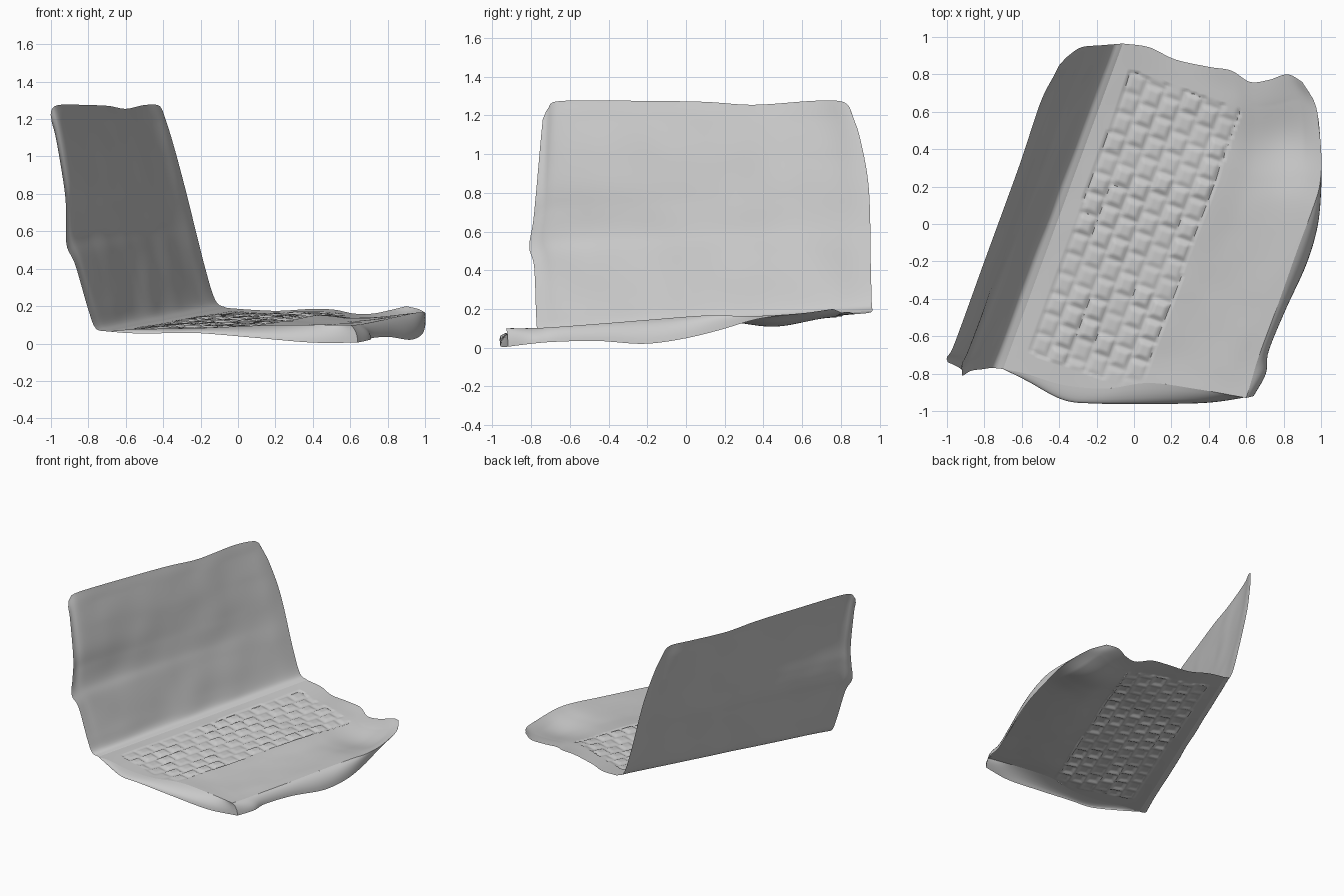
import bpy, math, random
from mathutils import Vector, noise

if "Cube" in bpy.data.objects:
    bpy.data.objects.remove(bpy.data.objects["Cube"])

random.seed(4)


def spline(points, n, by_length=True):
    """Smooth curve through points, resampled to n + 1 positions."""
    p = [Vector(q) for q in points]
    p = [2 * p[0] - p[1]] + p + [2 * p[-1] - p[-2]]
    dense = []
    for i in range(1, len(p) - 2):
        a, b, c, d = p[i - 1:i + 3]
        for k in range(16):
            t = k / 16
            dense.append(0.5 * (2 * b + (c - a) * t + (2 * a - 5 * b + 4 * c - d) * t * t
                                + (3 * b - a - 3 * c + d) * t ** 3))
    dense.append(p[-2])
    dist = [0.0]
    for i in range(1, len(dense)):
        dist.append(dist[-1] + ((dense[i] - dense[i - 1]).length if by_length else 1))
    out, j = [], 0
    for k in range(n + 1):
        s = dist[-1] * k / n
        while j < len(dist) - 2 and dist[j + 1] < s:
            j += 1
        f = (s - dist[j]) / max(dist[j + 1] - dist[j], 1e-9)
        out.append(dense[j].lerp(dense[j + 1], min(f, 1)))
    return out


def sheet(name, rows):
    """Single-sided surface from rows of points."""
    w = len(rows[0])
    faces = [(j * w + i, j * w + i + 1, (j + 1) * w + i + 1, (j + 1) * w + i)
             for j in range(len(rows) - 1) for i in range(w - 1)]
    mesh = bpy.data.meshes.new(name)
    mesh.from_pydata([v for r in rows for v in r], [], faces)
    obj = bpy.data.objects.new(name, mesh)
    bpy.context.collection.objects.link(obj)
    bpy.ops.object.select_all(action='DESELECT')
    obj.select_set(True)
    bpy.context.view_layer.objects.active = obj
    bpy.ops.object.shade_smooth_by_angle(angle=math.radians(50))
    return obj


def patch(bottom, top, left, right, nu, nv, relief):
    """Surface filling four boundary curves, with relief inside."""
    b, t = spline(bottom, nu), spline(top, nu)
    l, r = spline(left, nv), spline(right, nv)
    rows = []
    for j in range(nv + 1):
        v, row = j / nv, []
        for i in range(nu + 1):
            u = i / nu
            p = (b[i] * (1 - v) + t[i] * v + l[j] * (1 - u) + r[j] * u
                 - (b[0] * (1 - u) + b[nu] * u) * (1 - v)
                 - (t[0] * (1 - u) + t[nu] * u) * v)
            fade = min(1, 12 * min(u, 1 - u, v, 1 - v))
            row.append(p + relief(p) * fade)
        rows.append(row)
    return rows


def lip(name, inner, outer):
    """Rounded edge rolling from the deck down to the rim."""
    n = 8 * (len(inner) - 1)
    a, b = spline(inner, n, False), spline(outer, n, False)
    rows = []
    for k in range(7):
        ang = k / 6 * math.pi / 2
        out, down = math.sin(ang), 1 - math.cos(ang)
        rows.append([Vector((p.x + (q.x - p.x) * out, p.y + (q.y - p.y) * out,
                             p.z + (q.z - p.z) * (0.6 * down + 0.4 * k / 6)))
                     for p, q in zip(a, b)])
    return sheet(name, rows[::-1])


# Boundary curves
hinge = [(-.70, -.775, .065), (-.06, .965, .19)]
deck_left = [hinge[0], (-.58, -.80, .075), (-.38, -.86, .08), (-.15, -.88, .085),
             (.08, -.85, .095), (.35, -.885, .10), (.60, -.93, .10)]
deck_right = [hinge[1], (.08, .945, .18), (.22, .88, .175), (.40, .84, .185), (.52, .82, .18),
              (.62, .76, .16), (.72, .77, .16), (.82, .80, .18), (.90, .76, .20)]
deck_front = [(.60, -.93, .10), (.63, -.83, .10), (.67, -.70, .105), (.77, -.43, .125),
              (.88, -.12, .15), (.955, .08, .165), (.995, .22, .165), (1, .40, .165),
              (.97, .62, .18), (.90, .76, .20)]
rim_left = [hinge[0], (-.57, -.84, .055), (-.38, -.94, .055), (-.20, -.96, .055),
            (.10, -.962, .03), (.40, -.955, .005), (.64, -.92, .005)]
rim_front = [(.64, -.92, .005), (.705, -.80, .02), (.72, -.68, .03), (.81, -.46, .035),
             (.92, -.22, .02), (.98, -.02, .045), (1, .17, .09), (1, .38, .15),
             (.975, .62, .18), (.90, .76, .20)]
screen_left = [hinge[0], (-.76, -.77, .08), (-.80, -.775, .18), (-.87, -.785, .42),
               (-.915, -.81, .52), (-.92, -.79, .65), (-.925, -.775, .80),
               (-.97, -.75, 1.08), (-.995, -.74, 1.18)]
screen_right = [hinge[1], (-.12, .96, .23), (-.18, .955, .42), (-.28, .945, .82),
                (-.35, .90, 1.08), (-.39, .86, 1.20)]
screen_top = [screen_left[-1], (-1, -.71, 1.24), (-.96, -.64, 1.275), (-.80, -.20, 1.275),
              (-.69, .10, 1.27), (-.60, .35, 1.255), (-.50, .65, 1.275), (-.43, .79, 1.275),
              (-.405, .84, 1.25), screen_right[-1]]

# Keyboard relief: staggered worn keys in the deck surface
ROWS, COLS = 6, 14
key_height = [[random.uniform(.007, .017) for _ in range(COLS + 1)] for _ in range(ROWS)]


def deck_relief(p):
    dx, dy = p.x + .41, p.y - .09
    u, v = .339 * dx + .941 * dy, .941 * dx - .339 * dy
    h = .004 * noise.noise(p * 5)
    h -= .03 * math.exp(-((p.x - .8) ** 2 + (p.y - .45) ** 2) / .03)
    a, b = (u + .78) / 1.60, (v - .12) / .63
    if 0 < a < 1 and 0 < b < 1:
        row = int(b * ROWS)
        c = a * COLS + .3 * (row % 3)
        edge = min(c % 1, 1 - c % 1, (b * ROWS) % 1, 1 - (b * ROWS) % 1)
        h += key_height[row][min(int(c), COLS)] * min(1, edge * 4) - .009
    return Vector((0, 0, h))


def screen_relief(p):
    return Vector((.94, -.33, .2)) * (.006 * noise.noise(p * 4))


# Keyboard deck
sheet("keyboard_deck", patch(hinge, deck_front, deck_left, deck_right, 180, 110, deck_relief)[::-1])
# Rolled rims of the base
lip("side_rim", deck_left, rim_left)
lip("front_rim", deck_front, rim_front)
# Screen, curving out of the hinge
sheet("screen", patch(hinge, screen_top, screen_left, screen_right, 80, 80, screen_relief))
# Deck faces upward like the screen faces the user
for name in ("keyboard_deck", "screen", "side_rim", "front_rim"):
    mesh = bpy.data.objects[name].data
    facing = sum((f.normal * f.area for f in mesh.polygons), Vector())
    if facing.dot(Vector((.5, -.1, 1))) < 0:
        mesh.flip_normals()
